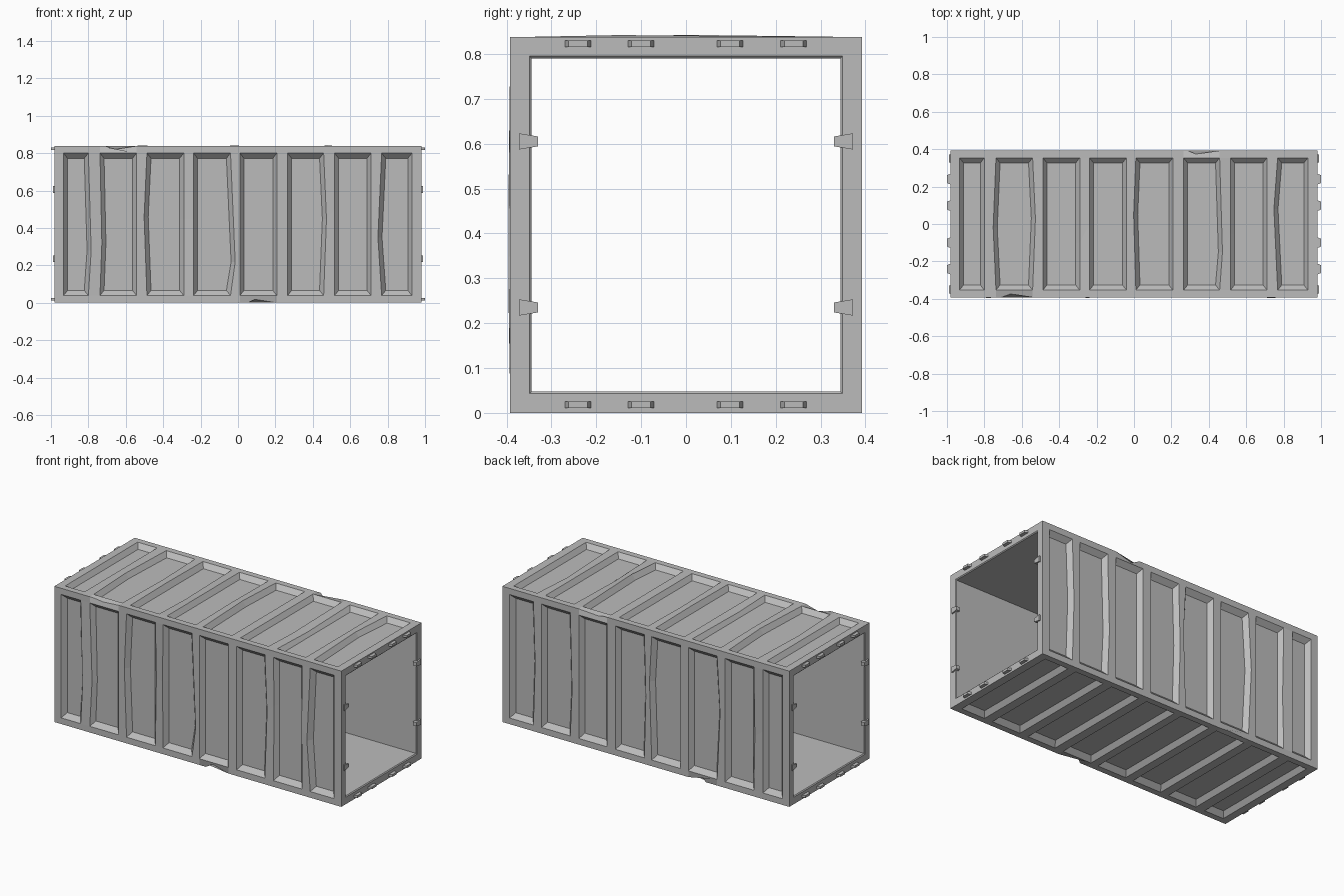
import bpy, bmesh
from mathutils import Vector

if "Cube" in bpy.data.objects:
    bpy.data.objects.remove(bpy.data.objects["Cube"], do_unlink=True)

steel = bpy.data.materials.new("grey steel")
steel.use_nodes = True
grey = (0.5, 0.5, 0.5, 1)
steel.diffuse_color = grey
steel.node_tree.nodes["Principled BSDF"].inputs["Base Color"].default_value = grey

LENGTH, HALF_Y, HALF_Z = 0.98, 0.392, 0.419      # half sizes of the shell
WALL, RECESS = 0.043, 0.028
LIP = 0.005
CENTRE = Vector((0, 0, HALF_Z))
X, Y, Z = Vector((1, 0, 0)), Vector((0, 1, 0)), Vector((0, 0, 1))

# Panel edges along the length, shared by all four walls
panels = [(-0.933, -0.8), (-0.738, -0.542), (-0.487, -0.29), (-0.238, -0.04),
          (0.01, 0.208), (0.265, 0.458), (0.516, 0.712), (0.768, 0.93)]
columns = [-LENGTH] + [x for pair in panels for x in pair] + [LENGTH]


def finish(name, bm):
    bmesh.ops.recalc_face_normals(bm, faces=bm.faces)
    mesh = bpy.data.meshes.new(name)
    bm.to_mesh(mesh)
    bm.free()
    mesh.materials.append(steel)
    obj = bpy.data.objects.new(name, mesh)
    bpy.context.collection.objects.link(obj)
    return obj


def wall(bm, normal, across, reach, half, bends):
    """One ribbed wall; bends maps a column to (shift, position, depth) at mid height."""
    def vert(u, v, depth):
        return bm.verts.new(CENTRE + X * u + across * v + normal * (reach - depth))

    edge = half - 0.038
    grid = []
    for i, x in enumerate(columns):
        shift, middle, depth = bends.get(i, (0, 0, 0))
        grid.append([vert(x, -half, 0), vert(x, -edge, 0), vert(x + shift, middle, depth),
                     vert(x, edge, 0), vert(x, half, 0)])
    for i in range(len(columns) - 1):
        a, b = grid[i], grid[i + 1]
        is_panel = i % 2 == 1
        for j in range(4):
            if not (is_panel and j in (1, 2)):
                bm.faces.new((a[j], b[j], b[j + 1], a[j + 1]))
        if is_panel:
            # sunken floor with sloping sides
            floor = []
            for col, side in ((i, 1), (i + 1, -1)):
                shift, middle, _ = bends.get(col, (0, 0, 0))
                x = columns[col] + side * 0.022
                floor.append([vert(x, -edge + 0.028, RECESS), vert(x + shift, middle, RECESS),
                              vert(x, edge - 0.028, RECESS)])
            left, right = floor
            for j in (0, 1):
                bm.faces.new((left[j], right[j], right[j + 1], left[j + 1]))
                bm.faces.new((a[j + 1], left[j], left[j + 1], a[j + 2]))
                bm.faces.new((b[j + 1], right[j], right[j + 1], b[j + 2]))
            bm.faces.new((a[1], b[1], right[0], left[0]))
            bm.faces.new((a[3], b[3], right[2], left[2]))

    # end rims, chamfered lips and the flat inner skin
    inner = []
    for s, end in ((-1, grid[0]), (1, grid[-1])):
        rim = [vert(s * LENGTH, k * (half - WALL), WALL) for k in (1, -1)]
        lip = [vert(s * (LENGTH - LIP), k * (half - WALL - LIP), WALL + LIP) for k in (1, -1)]
        bm.faces.new(end + rim)
        bm.faces.new(rim + lip[::-1])
        inner.append(lip)
    bm.faces.new(inner[0] + inner[1][::-1])


def dent(bm, x, side_y, side_z, depth=0.018, width=0.05):
    """Knock a small notch into one of the long corner edges."""
    y, z = side_y * HALF_Y, CENTRE.z + side_z * HALF_Z
    for at, push in ((x - width, 0), (x, depth), (x + width, 0)):
        for e in bm.edges:
            a, b = sorted(e.verts, key=lambda v: v.co.x)
            on_corner = all(abs(v.co.y - y) < 1e-3 and abs(v.co.z - z) < 1e-3 for v in (a, b))
            if on_corner and a.co.x < at < b.co.x:
                _, new = bmesh.utils.edge_split(e, a, (at - a.co.x) / (b.co.x - a.co.x))
                new.co -= Vector((0, side_y * push, side_z * push))
                break


# Container shell
R = -0.004
front = {2: (0.015, -0.14, R), 3: (0.01, -0.1, 0.008), 5: (-0.015, 0.04, 0),
         6: (0, 0.03, 0.01), 7: (0, 0.03, R), 8: (0.025, -0.2, 0), 12: (0.015, 0.03, 0),
         13: (0, 0.08, 0.008), 14: (0, 0, R), 15: (-0.02, -0.07, R)}
back = {3: (0, -0.05, 0.01), 5: (-0.02, 0.03, 0), 8: (0.015, 0.1, 0), 9: (-0.01, 0, 0),
        13: (-0.012, -0.1, 0), 15: (-0.012, 0, 0)}
top = {3: (-0.015, -0.02, 0), 4: (0.015, 0.03, R), 5: (0, 0, R), 6: (0, -0.1, 0.008),
       8: (0, 0, R), 9: (-0.012, 0.05, R), 12: (0.015, -0.15, R), 13: (0, -0.05, 0.01),
       15: (-0.02, 0.08, 0)}
shell = bmesh.new()
wall(shell, -Y, Z, HALF_Y, HALF_Z, front)
wall(shell, Y, Z, HALF_Y, HALF_Z, back)
wall(shell, Z, Y, HALF_Z, HALF_Y, top)
wall(shell, -Z, Y, HALF_Z, HALF_Y, {})
bmesh.ops.remove_doubles(shell, verts=shell.verts, dist=1e-4)
dent(shell, -0.66, -1, 1)
dent(shell, 0.09, -1, -1, width=0.035)
dent(shell, 0.33, 1, 1, width=0.04)
dent(shell, -0.37, 1, -1, width=0.04)
finish("container_shell", shell)


def block(name, base, tip):
    """Solid between two outlines of equal length."""
    bm = bmesh.new()
    lower, upper = [[bm.verts.new(p) for p in ring] for ring in (base, tip)]
    bm.faces.new(lower)
    bm.faces.new(upper)
    for i in range(len(lower)):
        k = (i + 1) % len(lower)
        bm.faces.new((lower[i], lower[k], upper[k], upper[i]))
    finish(name, bm)


def rectangle(x, y0, y1, z, half_z):
    return [(x, y0, z - half_z), (x, y1, z - half_z), (x, y1, z + half_z), (x, y0, z + half_z)]


for s, end in ((1, "left"), (-1, "right")):
    # Tapered locking lugs along the top and bottom of each end
    for z, level in ((0.823, "top"), (0.018, "bottom")):
        for n, y in enumerate((-0.241, -0.1, 0.098, 0.24)):
            block(f"{end}_{level}_lug_{n + 1}",
                  rectangle(s * 0.975, y - 0.031, y + 0.031, z, 0.007),
                  rectangle(s, y - 0.021, y + 0.021, z, 0.007))
    # Wedge clips on the upright sides
    for z, level in ((0.605, "upper"), (0.235, "lower")):
        for side, label in ((-1, "front"), (1, "back")):
            outline = [(side * 0.372, z - 0.018), (side * 0.33, z - 0.011),
                       (side * 0.33, z + 0.011), (side * 0.372, z + 0.018)]
            block(f"{end}_{level}_{label}_clip",
                  [(s * 0.965, y, h) for y, h in outline],
                  [(s * 0.988, y, h) for y, h in outline])
